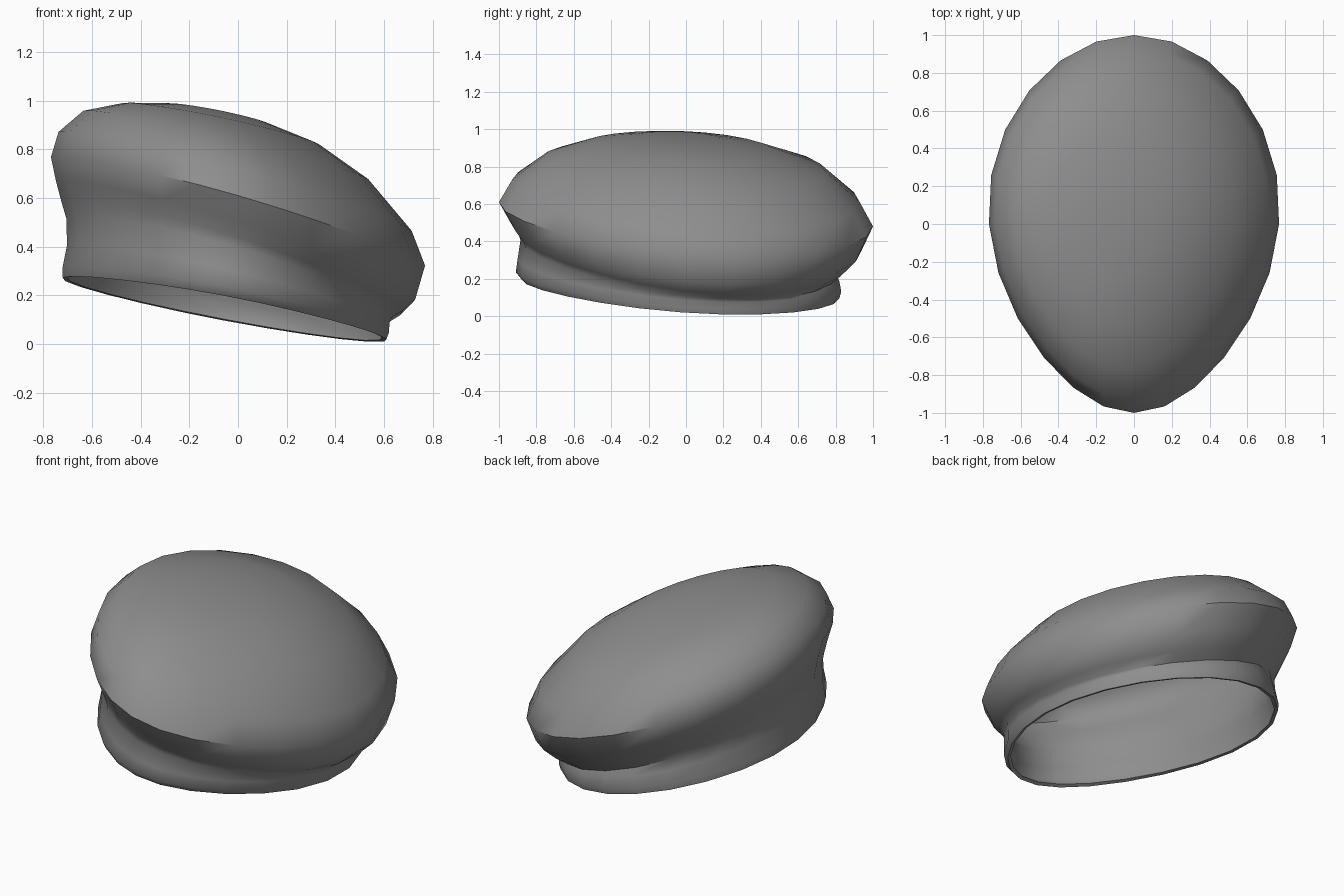
import bpy, bmesh, math

if "Cube" in bpy.data.objects:
    bpy.data.objects.remove(bpy.data.objects["Cube"])

SEG = 24

# cloth colour
cloth = bpy.data.materials.new("grey cloth")
cloth.diffuse_color = (0.27, 0.27, 0.27, 1)
cloth.use_nodes = True
cloth.node_tree.nodes["Principled BSDF"].inputs["Base Color"].default_value = cloth.diffuse_color

# tilted egg-shaped rings, bottom to top:
# centre x, centre y, half width, half depth, height, slope in x, slope in y
RINGS = [
    (-0.055, -0.03, 0.665, 0.85, 0.135, -0.19, -0.06),   # opening edge
    (-0.050, -0.04, 0.670, 0.87, 0.170, -0.20, -0.06),   # band
    (-0.040, -0.04, 0.662, 0.86, 0.235, -0.24, -0.07),
    (-0.035, -0.04, 0.670, 0.845, 0.300, -0.30, -0.11),  # neck
    (-0.025, -0.02, 0.700, 0.88, 0.350, -0.32, -0.10),
    (-0.010, 0.00, 0.738, 0.94, 0.425, -0.33, -0.08),    # crown underside
    (0.000, 0.00, 0.768, 1.00, 0.545, -0.29, -0.065),    # widest line
    (-0.012, 0.00, 0.725, 0.93, 0.665, -0.28, -0.065),
    (-0.050, -0.01, 0.585, 0.75, 0.805, -0.24, -0.05),
    (-0.070, -0.03, 0.400, 0.50, 0.890, -0.21, -0.05),
    (-0.080, -0.04, 0.200, 0.25, 0.930, -0.20, -0.05),
]


def ring_point(ring, i):
    cx, cy, a, b, h, sx, sy = ring
    t = 2 * math.pi * i / SEG
    s = math.sin(t)
    x = cx + a * math.cos(t) * (1 + 0.1 * s - 0.1 * s * s)
    y = cy + b * s
    return (x, y, h + sx * x + sy * y)


# beret shell
bm = bmesh.new()
loops = [[bm.verts.new(ring_point(r, i)) for i in range(SEG)] for r in RINGS]
for lo, hi in zip(loops, loops[1:]):
    for i in range(SEG):
        j = (i + 1) % SEG
        bm.faces.new((lo[i], lo[j], hi[j], hi[i]))
apex = bm.verts.new((-0.08, -0.04, 0.957))
for i in range(SEG):
    bm.faces.new((loops[-1][i], loops[-1][(i + 1) % SEG], apex))
bmesh.ops.recalc_face_normals(bm, faces=bm.faces)
mesh = bpy.data.meshes.new("beret")
bm.to_mesh(mesh)
bm.free()
mesh.materials.append(cloth)
beret = bpy.data.objects.new("beret", mesh)
bpy.context.collection.objects.link(beret)

# cloth thickness, inwards
solid = beret.modifiers.new("thickness", 'SOLIDIFY')
solid.thickness = 0.02
solid.offset = -1

# smooth cloth with a sharp opening edge
bpy.context.view_layer.objects.active = beret
beret.select_set(True)
bpy.ops.object.modifier_apply(modifier="thickness")
bpy.ops.object.shade_smooth_by_angle(angle=math.radians(50))
